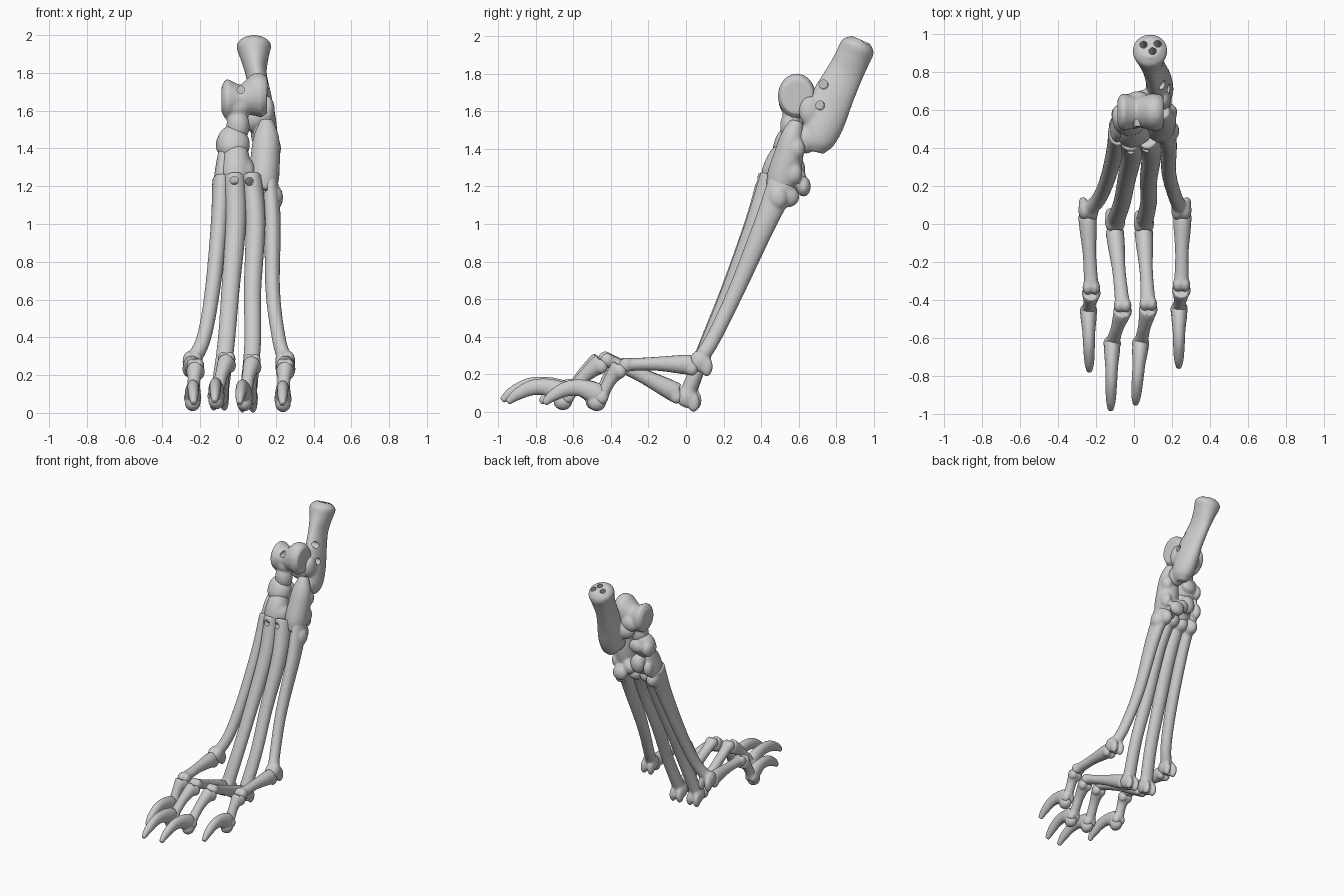
import bpy, bmesh, math
from mathutils import Vector, Matrix

cube = bpy.data.objects.get("Cube")
if cube:
    bpy.data.objects.remove(cube)

bone_mat = bpy.data.materials.new("bone grey")
bone_mat.use_nodes = True
GREY = (0.6, 0.6, 0.6, 1)
bone_mat.diffuse_color = GREY
bone_mat.node_tree.nodes["Principled BSDF"].inputs["Base Color"].default_value = GREY

X, Y = Vector((1, 0, 0)), Vector((0, 1, 0))


def spline(pts, steps=6):
    """Smooth path through points of any dimension."""
    p = [Vector(q) for q in pts]
    p = [p[0] * 2 - p[1]] + p + [p[-1] * 2 - p[-2]]
    out = []
    for i in range(1, len(p) - 2):
        a, b, c, d = p[i - 1:i + 3]
        for k in range(steps):
            t = k / steps
            out.append((b * 2 + (c - a) * t + (a * 2 - b * 5 + c * 4 - d) * t * t
                        + (b * 3 - a - c * 3 + d) * t ** 3) * 0.5)
    return out + [p[-2]]


def tube(bm, pts, side=X, n=20):
    """Sweep an ellipse along (x, y, z, half width, half depth) points."""
    path = spline(pts)
    rings = []
    for i, q in enumerate(path):
        a, b = path[max(i - 1, 0)], path[min(i + 1, len(path) - 1)]
        tan = Vector(b[:3]) - Vector(a[:3])
        u = (side - tan * (side.dot(tan) / tan.length_squared)).normalized()
        v = tan.cross(u).normalized()
        c = Vector(q[:3])
        rings.append([bm.verts.new(c + u * q[3] * math.cos(w) + v * q[4] * math.sin(w))
                      for w in (2 * math.pi * k / n for k in range(n))])
    for r, s in zip(rings, rings[1:]):
        for k in range(n):
            bm.faces.new((r[k], r[(k + 1) % n], s[(k + 1) % n], s[k]))
    bm.faces.new(rings[0][::-1])
    bm.faces.new(rings[-1])


def blob(bm, c, r, tilt=0):
    """Ellipsoid, tilted about x."""
    m = Matrix.Translation(c) @ Matrix.Rotation(tilt, 4, 'X') @ Matrix.Diagonal((*r, 1))
    bmesh.ops.create_uvsphere(bm, u_segments=20, v_segments=12, radius=1, matrix=m)


def bake(ob):
    dg = bpy.context.evaluated_depsgraph_get()
    mesh = bpy.data.meshes.new_from_object(ob.evaluated_get(dg))
    ob.modifiers.clear()
    ob.data = mesh


def make(name, tubes=(), blobs=(), side=X, holes=(), voxel=0.008, smooth=8):
    """Fuse tubes and ellipsoids into one bone, then drill the holes."""
    bm = bmesh.new()
    for t in tubes:
        tube(bm, t, side)
    for b in blobs:
        blob(bm, *b)
    bmesh.ops.recalc_face_normals(bm, faces=bm.faces)
    me = bpy.data.meshes.new(name)
    bm.to_mesh(me)
    bm.free()
    ob = bpy.data.objects.new(name, me)
    bpy.context.collection.objects.link(ob)
    rm = ob.modifiers.new("fuse", 'REMESH')
    rm.mode, rm.voxel_size = 'VOXEL', voxel
    sm = ob.modifiers.new("soften", 'SMOOTH')
    sm.factor, sm.iterations = 0.5, smooth
    bake(ob)
    for start, end, r in holes:
        a, b = Vector(start), Vector(end)
        cb = bmesh.new()
        m = Matrix.Translation((a + b) / 2) @ (b - a).to_track_quat('Z', 'Y').to_matrix().to_4x4()
        bmesh.ops.create_cone(cb, cap_ends=True, segments=16, radius1=r, radius2=r,
                              depth=(b - a).length, matrix=m)
        cm = bpy.data.meshes.new("drill")
        cb.to_mesh(cm)
        cb.free()
        cutter = bpy.data.objects.new("drill", cm)
        cutter.hide_render = True
        bpy.context.collection.objects.link(cutter)
        bo = ob.modifiers.new("drill", 'BOOLEAN')
        bo.operation, bo.object = 'DIFFERENCE', cutter
        bake(ob)
        bpy.data.objects.remove(cutter)
    ob.data.materials.clear()
    ob.data.materials.append(bone_mat)
    bpy.ops.object.select_all(action='DESELECT')
    ob.select_set(True)
    bpy.context.view_layer.objects.active = ob
    bpy.ops.object.shade_smooth_by_angle(angle=math.radians(50))


# Heel bone with a ledge towards the pulley, drilled on top and side
top_holes = [((x, y + .05, 2.1), (x, y - .04, 1.84), .02)
             for x, y in ((.05, .94), (.125, .945), (.098, .9))]
side_holes = [((.3, y, z), (.09, y - .01, z + .01), .024) for y, z in ((.74, 1.735), (.72, 1.625))]
make("heel_bone",
     [[(.083, .93, 1.98, .06, .055), (.084, .915, 1.945, .092, .092), (.088, .885, 1.88, .075, .094),
       (.097, .84, 1.79, .056, .099), (.12, .775, 1.66, .06, .112), (.133, .735, 1.54, .07, .108),
       (.14, .7, 1.44, .066, .088), (.14, .685, 1.385, .035, .05)]],
     [((.07, .655, 1.56), (.085, .055, .07)), ((.14, .64, 1.45), (.06, .06, .075)),
      ((.155, .66, 1.6), (.04, .06, .08))],
     holes=top_holes + side_holes)

# Ankle pulley: shallow grooved barrel on a neck
make("ankle_pulley",
     [[(-.087, .59, 1.66, .07, .07), (-.06, .59, 1.66, .098, .108), (-.02, .59, 1.66, .09, .09),
       (.02, .59, 1.66, .08, .076), (.07, .59, 1.67, .092, .1), (.115, .59, 1.68, .102, .122),
       (.155, .59, 1.68, .085, .095)]],
     [((.0, .585, 1.62), (.075, .08, .07)), ((.0, .56, 1.52), (.062, .06, .09)),
      ((.02, .655, 1.62), (.07, .045, .06))],
     side=Y, holes=[((.015, .4, 1.71), (.015, .61, 1.71), .02)])

# Small ankle bones, stacked down the slope of the foot
make("inner_ankle_bone",
     [[(-.01, .57, 1.51, .045, .045), (-.022, .555, 1.46, .082, .07), (-.025, .535, 1.4, .086, .074),
       (-.025, .52, 1.36, .065, .06)]],
     [((-.08, .57, 1.42), (.038, .06, .06)), ((.0, .605, 1.43), (.06, .035, .05))])
make("middle_ankle_bone",
     [[(-.01, .53, 1.4, .06, .06), (-.01, .505, 1.33, .078, .08), (-.01, .485, 1.26, .085, .085),
       (-.005, .47, 1.2, .07, .07)]],
     [((.0, .59, 1.29), (.055, .045, .07)), ((.04, .495, 1.27), (.055, .07, .08))])
make("side_ankle_bone",
     [[(-.075, .55, 1.39, .028, .045), (-.08, .525, 1.32, .036, .074), (-.09, .5, 1.23, .038, .076),
       (-.09, .48, 1.16, .03, .055)]],
     [((-.085, .58, 1.27), (.035, .04, .06))])
make("outer_ankle_bone",
     [[(.152, .59, 1.55, .035, .035), (.15, .565, 1.46, .068, .064), (.145, .545, 1.36, .078, .08),
       (.138, .515, 1.25, .08, .085), (.135, .495, 1.17, .07, .07)]],
     [((.185, .59, 1.4), (.044, .045, .06)), ((.185, .57, 1.27), (.036, .05, .06)),
      ((.125, .625, 1.2), (.058, .04, .055)), ((.06, .6, 1.25), (.05, .04, .05))])

# Long foot bones: name, path, half width, drill position
foot = [
    ("right_outer", [(-.085, .49, 1.24), (-.098, .395, 1.0), (-.135, .25, .65), (-.18, .14, .4), (-.24, .07, .27)],
     .041, None),
    ("right_inner", [(-.018, .462, 1.25), (-.012, .37, 1.0), (-.04, .23, .65), (-.064, .11, .36), (-.1, .01, .09)],
     .049, (-.02, 1.23)),
    ("left_inner", [(.07, .472, 1.25), (.092, .375, 1.0), (.077, .235, .65), (.077, .115, .36), (.052, .0, .08)],
     .047, (.06, 1.225)),
    ("left_outer", [(.165, .515, 1.22), (.182, .42, 1.0), (.184, .27, .65), (.215, .15, .4), (.25, .07, .27)],
     .039, (.135, 1.19)),
]
WIDE, DEEP = (1.25, 1.14, 1, .95, 1), (.08, .06, .045, .041, .042)
for name, path, w, hole in foot:
    x, y, z = path[-1]
    shaft = [(*p, w * k, d) for p, k, d in zip(path, WIDE, DEEP)]
    bx, by, bz = path[0]
    # paired knuckles and rear pads at the lower end
    knobs = [((x + s * .02, y + .003, z), (.034, .056, .058)) for s in (-1, 1)]
    knobs += [((x + s * .028, y + .04, z - .028), (.024, .034, .054)) for s in (-1, 1)]
    knobs.append(((bx, by + .02, bz - .07), (w * 1.2, .07, .06), -.4))
    if name == "left_outer":
        knobs.append(((bx + .04, by - .025, bz - .08), (.034, .05, .06)))
    drill = [((hole[0], .2, hole[1]), (hole[0], .47, hole[1]), .022)] if hole else []
    make(name + "_foot_bone", [shaft], knobs, holes=drill)

# Toes: joints from the foot bone to the claw tip
toes = [
    ("right_outer", (-.245, .03, .25), (-.225, -.335, .25), (-.24, -.46, .08), (-.235, -.775, .05)),
    ("right_inner", (-.1, -.05, .1), (-.06, -.43, .285), (-.115, -.63, .09), (-.123, -.98, .06)),
    ("left_inner", (.052, -.05, .1), (.075, -.42, .275), (.035, -.63, .08), (.008, -.95, .05)),
    ("left_outer", (.255, .03, .25), (.25, -.32, .25), (.238, -.45, .075), (.236, -.755, .045)),
]
PHALANX = ((0, .048, .055), (.15, .046, .051), (.5, .036, .038), (.8, .037, .034), (1, .041, .037))


def phalanx(name, a, b, k, sag):
    a, b = Vector(a), Vector(b)
    pts = [(*(a.lerp(b, t) + Vector((0, 0, sag * math.sin(math.pi * t)))), w * k, d * k)
           for t, w, d in PHALANX]
    knobs = [(b + X * s * .019, (.028, .038, .038)) for s in (-1, 1)]
    knobs += [(a + X * s * .022 - Vector((0, 0, .018)), (.028, .036, .04)) for s in (-1, 1)]
    make(name, [pts], knobs, voxel=.007)


for name, a, b, c, tip in toes:
    phalanx(name + "_first_toe_bone", a, b, 1, .006)
    phalanx(name + "_second_toe_bone", Vector(b) + Vector((0, -.03, -.015)), c, .95, .02)
    # curved claw: (share of length, height, half width, half depth)
    c, t = Vector(c), Vector(tip)
    arc = ((.0, .005, .04, .05), (.12, .03, .042, .057), (.35, .062, .034, .046),
           (.6, .066, .031, .041), (.85, .036, .026, .031), (1, .0, .015, .017))
    pts = [(*(c.lerp(t, s) + Vector((0, 0, h))), w, d) for s, h, w, d in arc]
    make(name + "_claw", [pts], [(c + Vector((0, -.025, -.025)), (.042, .05, .046))],
         voxel=.006, smooth=4)
